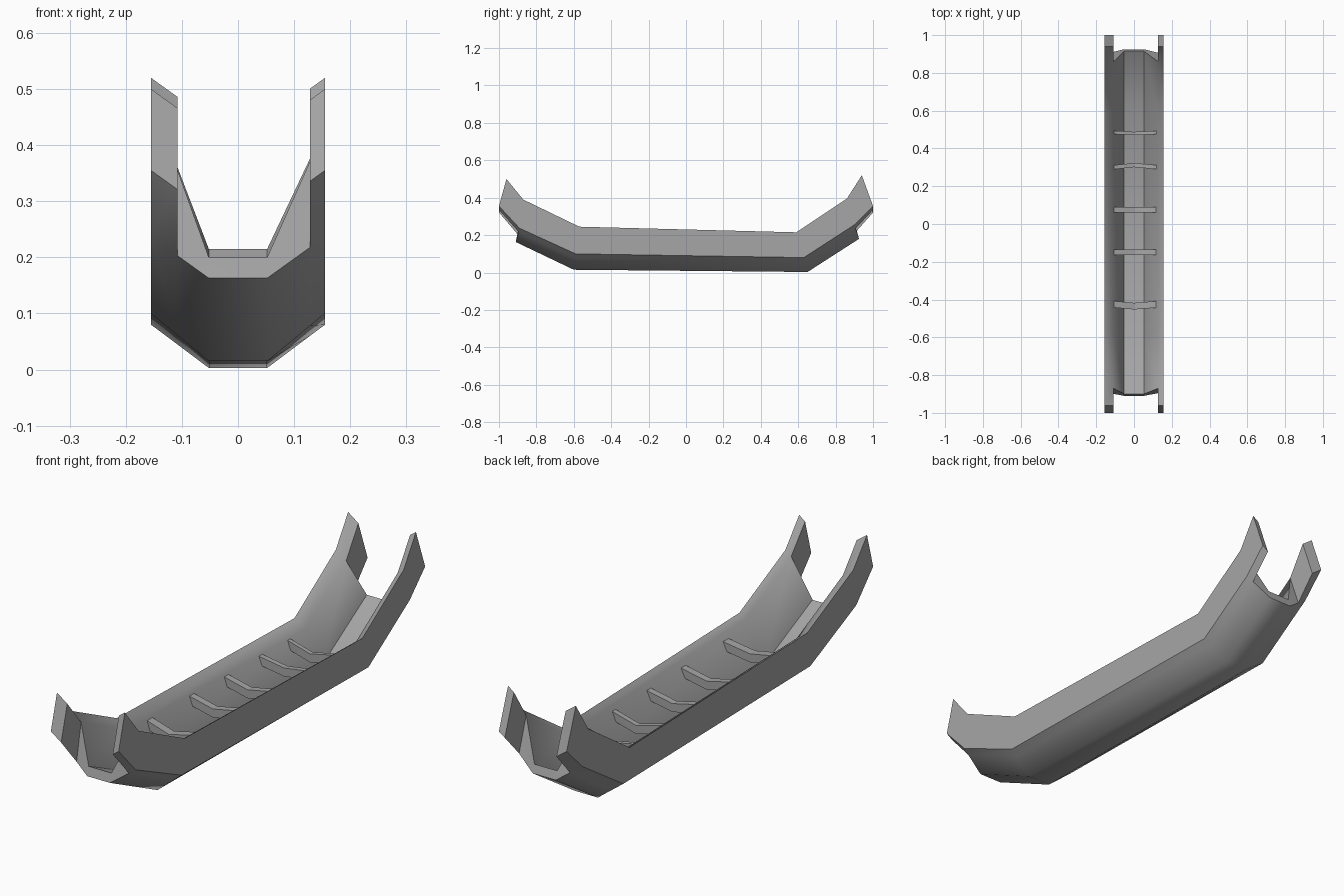
import bpy
import bmesh

cube = bpy.data.objects.get("Cube")
if cube:
    bpy.data.objects.remove(cube, do_unlink=True)

grey = bpy.data.materials.new("plain_grey")
grey.use_nodes = True
grey.diffuse_color = (0.38, 0.38, 0.38, 1)
grey.node_tree.nodes["Principled BSDF"].inputs["Base Color"].default_value = grey.diffuse_color

HALF = 0.155        # outer half width
KEEL = 0.052        # half width of the flat bottom
LEFT, RIGHT = -0.108, 0.128   # inner faces of the two walls
SLOPE = 0.72        # inward slope of the rim and the bilge


def finish(bm, name, angle):
    bmesh.ops.recalc_face_normals(bm, faces=bm.faces)
    mesh = bpy.data.meshes.new(name)
    bm.to_mesh(mesh)
    bm.free()
    mesh.materials.append(grey)
    obj = bpy.data.objects.new(name, mesh)
    bpy.context.collection.objects.link(obj)
    bpy.ops.object.select_all(action='DESELECT')
    obj.select_set(True)
    bpy.context.view_layer.objects.active = obj
    bpy.ops.object.shade_smooth_by_angle(angle=angle)
    return obj


def inset_drop(x):
    return SLOPE * (HALF - abs(x))


def section(bm, rim, chine, keel, floor):
    """Closed hull cross-section; each argument is a (y, z) position."""
    def bilge(x):
        t = (HALF - abs(x)) / (HALF - KEEL)
        return (x, chine[0] + t * (keel[0] - chine[0]),
                chine[1] + t * (keel[1] - chine[1]))
    pts = [(-HALF, *rim), (-HALF, *chine), bilge(LEFT), (-KEEL, *keel),
           (KEEL, *keel), bilge(RIGHT), (HALF, *chine), (HALF, *rim),
           (RIGHT, rim[0], rim[1] - inset_drop(RIGHT)), (KEEL, *floor),
           (-KEEL, *floor), (LEFT, rim[0], rim[1] - inset_drop(LEFT))]
    return [bm.verts.new(p) for p in pts]


def bridge(bm, a, b):
    n = len(a)
    for i in range(n):
        j = (i + 1) % n
        bm.faces.new((a[i], a[j], b[j], b[i]))


def prongs(bm, ring, rim, chine):
    """Extend both walls beyond the floor and close the floor end."""
    for base, side, inner in (((0, 1, 2, 11), -HALF, LEFT), ((7, 6, 5, 8), HALF, RIGHT)):
        d = inset_drop(inner)
        tip = [bm.verts.new(p) for p in (
            (side, *rim), (side, *chine),
            (inner, chine[0], chine[1] - d), (inner, rim[0], rim[1] - d))]
        bridge(bm, [ring[i] for i in base], tip)
        bm.faces.new(tip)
    for quad in ((2, 3, 10, 11), (3, 4, 9, 10), (4, 5, 8, 9)):
        bm.faces.new([ring[i] for i in quad])


# Hull: swept trough with raised ends
bm = bmesh.new()
rings = [section(bm, *s) for s in (
    ((-0.87, 0.39), (-0.89, 0.237), (-0.91, 0.163), (-0.90, 0.20)),
    ((-0.57, 0.245), (-0.59, 0.10), (-0.60, 0.015), (-0.59, 0.055)),
    ((0.59, 0.215), (0.63, 0.08), (0.65, 0.003), (0.63, 0.04)),
    ((0.86, 0.395), (0.90, 0.255), (0.925, 0.18), (0.915, 0.215)))]
for a, b in zip(rings, rings[1:]):
    bridge(bm, a, b)
prongs(bm, rings[0], (-0.96, 0.50), (-1.0, 0.355))
prongs(bm, rings[-1], (0.94, 0.52), (1.0, 0.355))
bm.normal_update()
finish(bm, "hull", 0.78)


def thwart(name, y, depth, z, bend):
    """Cross bench dipping slightly in the middle."""
    bm = bmesh.new()
    loops = []
    for x, dz, dy in ((LEFT, 0, 0), (0, -0.025, bend), (RIGHT, 0, 0)):
        loops.append([bm.verts.new((x, y + dy + sy * depth / 2, z + dz + sz))
                      for sy, sz in ((-1, 0), (1, 0), (1, -0.035), (-1, -0.035))])
    for a, b in zip(loops, loops[1:]):
        bridge(bm, a, b)
    bm.faces.new(loops[0])
    bm.faces.new(loops[-1])
    finish(bm, name, 0.3)


# Benches across the hull
for i, (y, depth, z, bend) in enumerate((
        (-0.425, 0.035, 0.20, -0.01), (-0.15, 0.03, 0.195, 0),
        (0.075, 0.028, 0.188, 0), (0.30, 0.022, 0.186, 0.012),
        (0.485, 0.018, 0.18, -0.006))):
    thwart(f"thwart_{i + 1}", y, depth, z, bend)
